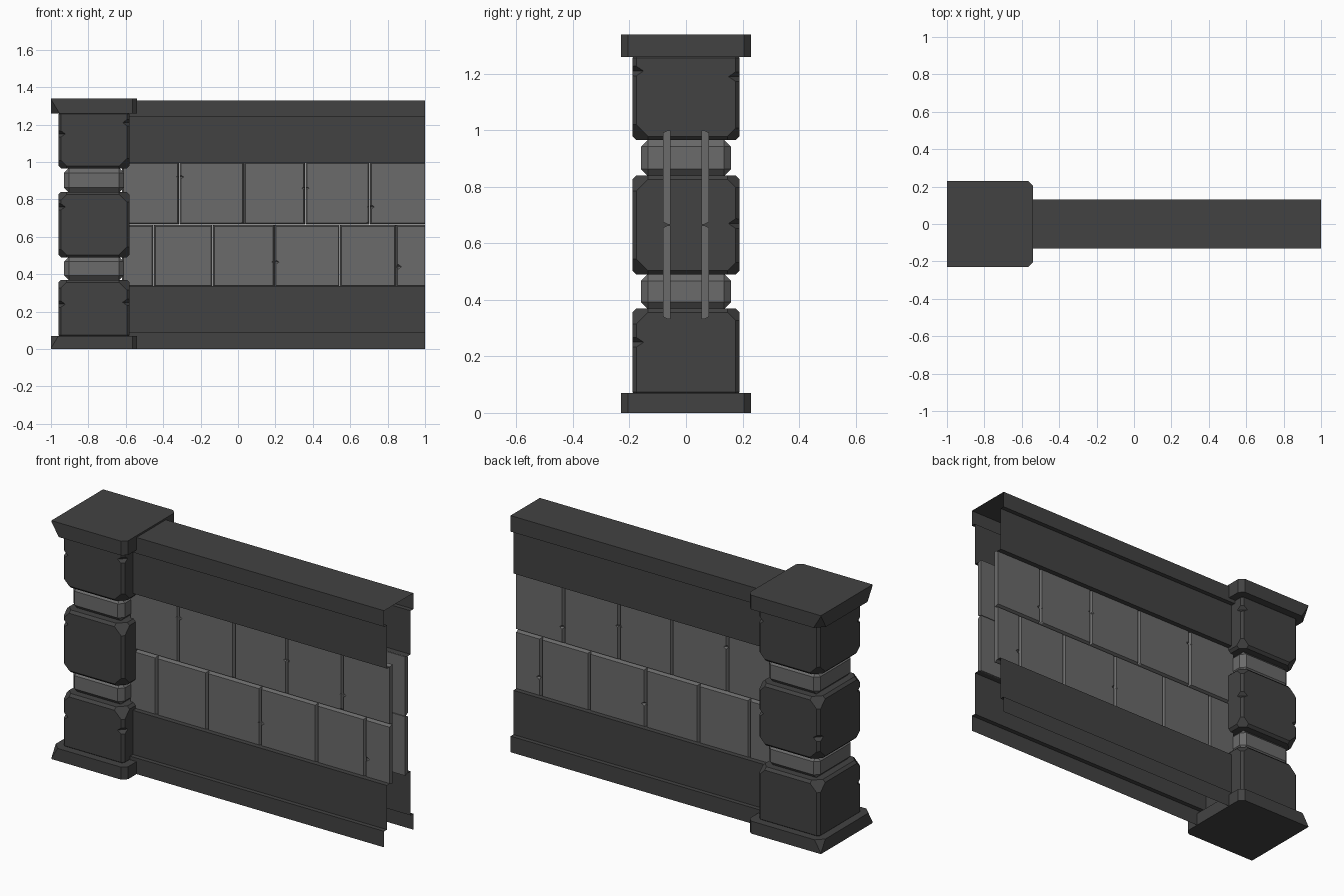
import bpy, bmesh
from mathutils import Vector, Matrix

if "Cube" in bpy.data.objects:
    bpy.data.objects.remove(bpy.data.objects["Cube"])


def material(name, v):
    m = bpy.data.materials.new(name)
    m.diffuse_color = (v, v, v, 1)
    m.use_nodes = True
    m.node_tree.nodes["Principled BSDF"].inputs["Base Color"].default_value = m.diffuse_color
    return m


DARK, LIGHT = material("dark_stone", 0.055), material("light_stone", 0.145)
PX = -0.77  # pillar centre


def finish(name, bm, mat):
    bmesh.ops.recalc_face_normals(bm, faces=bm.faces)
    me = bpy.data.meshes.new(name)
    bm.to_mesh(me)
    bm.free()
    ob = bpy.data.objects.new(name, me)
    bpy.context.collection.objects.link(ob)
    me.materials.append(mat)
    return ob


def box(hx, hy, z0, z1, bevel=0):
    bm = bmesh.new()
    bmesh.ops.create_cube(bm, size=1, matrix=Matrix.Translation((PX, 0, (z0 + z1) / 2))
                          @ Matrix.Diagonal((2 * hx, 2 * hy, z1 - z0, 1)))
    if bevel:
        bmesh.ops.bevel(bm, geom=bm.edges[:], offset=bevel, segments=1,
                        affect='EDGES', profile=0.5)
    return bm


def slice_off(bm, point, normal):
    geom = bm.verts[:] + bm.edges[:] + bm.faces[:]
    cut = bmesh.ops.bisect_plane(bm, geom=geom, plane_co=point, plane_no=normal, clear_outer=True)
    edges = [e for e in cut["geom_cut"] if isinstance(e, bmesh.types.BMEdge)]
    bmesh.ops.contextual_create(bm, geom=edges)


def chip(ob, chips):
    # bite octahedral notches (x, y, z, rx, ry, rz) out of the stone
    bm = bmesh.new()
    for x, y, z, rx, ry, rz in chips:
        bmesh.ops.create_uvsphere(bm, u_segments=4, v_segments=2, radius=1,
                                  matrix=Matrix.Translation((x, y, z)) @ Matrix.Diagonal((rx, ry, rz, 1)))
    cutter = finish("chip_cutter", bm, ob.data.materials[0])
    cutter.hide_render = True
    mod = ob.modifiers.new("chips", 'BOOLEAN')
    mod.object, mod.operation, mod.solver = cutter, 'DIFFERENCE', 'EXACT'
    bpy.context.view_layer.objects.active = ob
    bpy.ops.object.modifier_apply(modifier=mod.name)
    bpy.data.objects.remove(cutter)


# Pillar base and cap: chamfered inner corners, chipped outer corners
for name, z0, z1, tilt in (("pillar_base", 0, 0.07, 1), ("pillar_cap", 1.26, 1.34, -1)):
    bm = box(0.23, 0.23, z0, z1)
    for sy in (-1, 1):
        slice_off(bm, Vector((-0.54, sy * 0.205, 0)), Vector((1, sy, 0)))
        slice_off(bm, Vector((-1, sy * 0.23, z0 + 0.004 if tilt > 0 else z1 - 0.004)),
                  Vector((-1, sy, tilt * 0.6)))
    finish(name, bm, DARK)

# Pillar blocks with tilted corner cuts: (z range, heights of cut corners, chips as sx, sy, z)
blocks = {
    "pillar_lower_block": (0.06, 0.37, (0.37,), [(1, -1, 0.25), (-1, -1, 0.24)]),
    "pillar_middle_block": (0.49, 0.84, (0.49, 0.84), [(-1, -1, 0.76), (1, 1, 0.67), (-1, 1, 0.62)]),
    "pillar_upper_block": (0.965, 1.27, (0.965,), [(-1, -1, 1.15), (1, 1, 1.19), (1, -1, 1.21)]),
}
for name, (z0, z1, ends, marks) in blocks.items():
    bm = box(0.19, 0.19, z0, z1, 0.014)
    for zc in ends:
        up = 1 if zc > (z0 + z1) / 2 else -1
        for i, (sx, sy) in enumerate(((-1, -1), (1, -1), (1, 1), (-1, 1))):
            d = 0.030 + 0.008 * (i % 2)
            slice_off(bm, Vector((PX + sx * (0.19 - d), sy * (0.19 - d * 0.5), zc - up * 0.012)),
                      Vector((sx, sy, up)))
    ob = finish(name, bm, DARK)
    chip(ob, [(PX + sx * 0.195, sy * 0.195, z, 0.046, 0.05, 0.034) for sx, sy, z in marks])

# Narrow bevelled courses between the blocks
for name, z0, z1 in (("lower_course", 0.367, 0.493), ("upper_course", 0.837, 0.968)):
    finish(name, box(0.16, 0.16, z0, z1, 0.026), LIGHT)

# Brick rows: bevelled fronts, chipped edges, mirrored to the back
rows = (
    ("lower_bricks", 0.332, 0.664, (-0.62, -0.45, -0.135, 0.195, 0.545, 0.845, 1.0),
     [(0.20, 0.465), (0.855, 0.44)]),
    ("upper_bricks", 0.667, 1.0, (-0.62, -0.315, 0.032, 0.36, 0.705, 1.0),
     [(-0.31, 0.92), (0.36, 0.86), (0.71, 0.76), (0.03, 0.67), (0.70, 0.67)]),
)
for name, z0, z1, xs, marks in rows:
    bm = bmesh.new()
    for a, b in zip(xs, xs[1:]):
        a, b = a + 0.001, b - (0.001 if b < 1 else 0)
        end = 0.008 if b < 1 else 0.001
        rings = []
        for y, c in ((-0.055, 0), (-0.064, 0), (-0.081, 1)):
            x0, x1, lo, hi = a + 0.008 * c, b - end * c, z0 + 0.008 * c, z1 - 0.008 * c
            rings.append([bm.verts.new(p) for p in ((x0, y, lo), (x1, y, lo), (x1, y, hi), (x0, y, hi))])
        bm.faces.new(rings[0])
        bm.faces.new(rings[2])
        for r, s in zip(rings, rings[1:]):
            for i in range(4):
                j = (i + 1) % 4
                bm.faces.new((r[i], r[j], s[j], s[i]))
    ob = finish(name, bm, LIGHT)
    chip(ob, [(x, -0.083, z, 0.022, 0.017, 0.016) for x, z in marks])
    ob.modifiers.new("back_side", 'MIRROR').use_axis = (False, True, False)


# Rails: thin stepped skins, open at the end and underneath
def rail(name, strips):
    bm = bmesh.new()
    for pts in strips:
        ring = [[bm.verts.new((x, y, z)) for y, z in pts] for x in (-0.6, 1.0)]
        for i in range(len(pts) - 1):
            bm.faces.new((ring[0][i], ring[0][i + 1], ring[1][i + 1], ring[1][i]))
    return finish(name, bm, DARK)


top = [(0.06, 0.995), (0.105, 0.995), (0.105, 1.24), (0.13, 1.24), (0.13, 1.33)]
low = [(0.06, 0.338), (0.105, 0.338), (0.105, 0.09), (0.13, 0.09), (0.13, 0)]


def flip(pts):
    return [(-y, z) for y, z in pts]


rail("top_rail", [top + flip(top)[::-1]])
rail("bottom_rail", [low, flip(low)])
